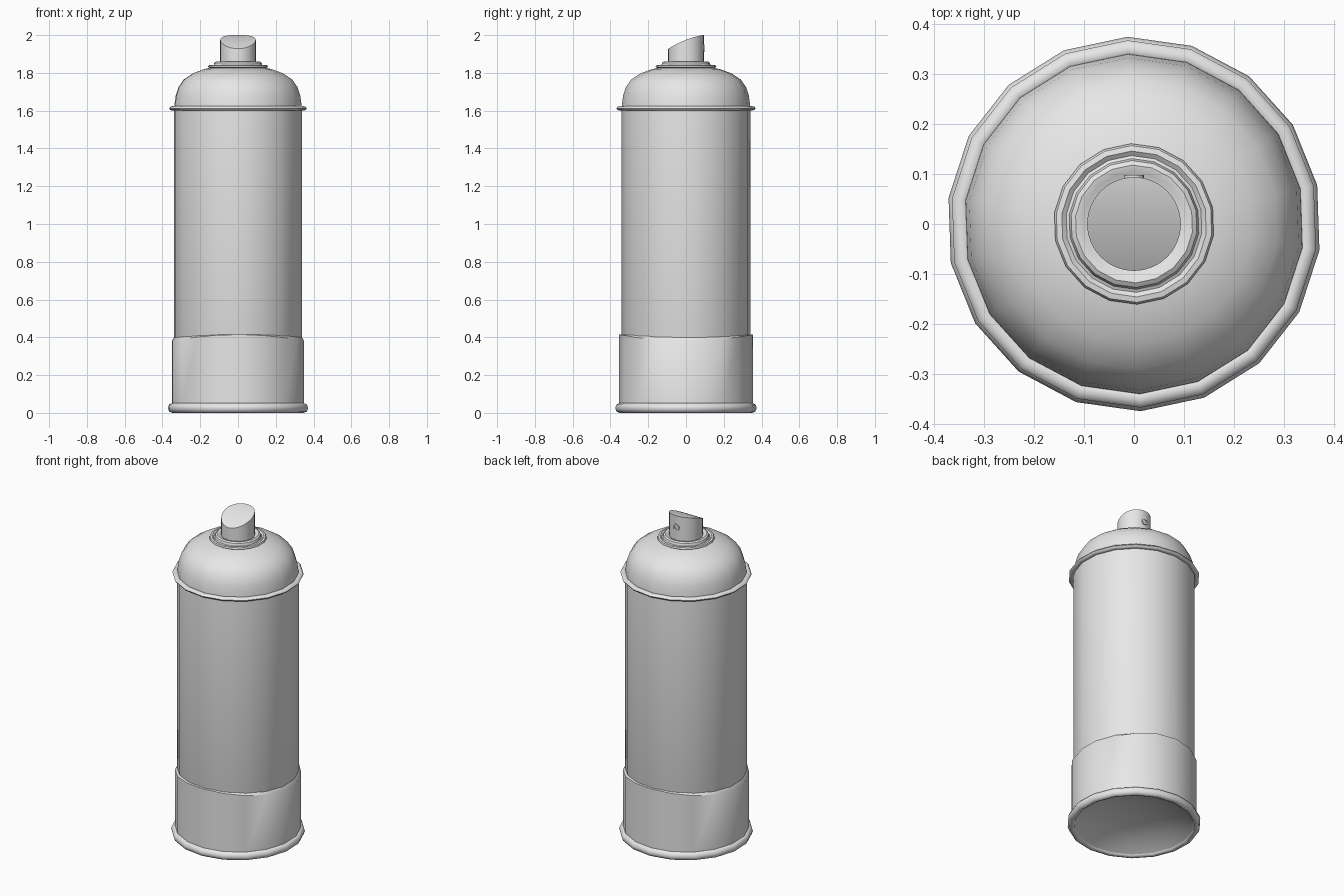
import bpy, bmesh, math

cube = bpy.data.objects.get("Cube")
if cube:
    bpy.data.objects.remove(cube, do_unlink=True)

SIDES = 18
TURN = math.radians(12)

metal = bpy.data.materials.new("light_grey")
metal.use_nodes = True
grey = (0.8, 0.8, 0.8, 1)
metal.diffuse_color = grey
metal.node_tree.nodes["Principled BSDF"].inputs["Base Color"].default_value = grey


def finish(name, bm, angle=40):
    bmesh.ops.recalc_face_normals(bm, faces=bm.faces)
    mesh = bpy.data.meshes.new(name)
    bm.to_mesh(mesh)
    bm.free()
    mesh.materials.append(metal)
    obj = bpy.data.objects.new(name, mesh)
    bpy.context.collection.objects.link(obj)
    bpy.ops.object.select_all(action="DESELECT")
    obj.select_set(True)
    bpy.context.view_layer.objects.active = obj
    bpy.ops.object.shade_smooth_by_angle(angle=math.radians(angle))
    return obj


def lathe(profile, loop=False, sides=SIDES, turn=TURN):
    """Spin (radius, height) points; radius 0 makes a pole, loop closes the section."""
    bm = bmesh.new()
    rings = []
    for r, z in profile:
        if r == 0:
            rings.append([bm.verts.new((0, 0, z))] * sides)
        else:
            angles = [turn + math.tau * i / sides for i in range(sides)]
            rings.append([bm.verts.new((r * math.cos(a), r * math.sin(a), z)) for a in angles])
    pairs = list(zip(rings, rings[1:]))
    if loop:
        pairs.append((rings[-1], rings[0]))
    for low, high in pairs:
        for i in range(sides):
            j = (i + 1) % sides
            corners = dict.fromkeys((low[i], low[j], high[j], high[i]))
            bm.faces.new(list(corners))
    return bm, rings


def bead(radius, height, width, thick, steps=8):
    """Rounded section for a rolled rim."""
    return [(radius + width * math.cos(math.tau * k / steps),
             height + thick * math.sin(math.tau * k / steps)) for k in range(steps)]


# Can body with a hollowed base and a domed shoulder
base = [(0, 0.09), (0.12, 0.083), (0.22, 0.062), (0.3, 0.03), (0.335, 0.012)]
wall = [(0.342, 0.03), (0.342, 1.6)]
dome = [(0.34, 1.63), (0.333, 1.68), (0.318, 1.725), (0.29, 1.765),
        (0.24, 1.798), (0.18, 1.82), (0.12, 1.832), (0, 1.834)]
finish("can_body", lathe(base + wall + dome)[0])

# Rolled rims at the foot and the shoulder
finish("foot_rim", lathe(bead(0.352, 0.026, 0.023, 0.026), loop=True)[0], 60)
finish("shoulder_rim", lathe(bead(0.35, 1.612, 0.018, 0.012), loop=True)[0], 60)

# Lower sleeve whose top edge dips towards the sides
bm, rings = lathe([(0.335, 0.03), (0.354, 0.03), (0.354, 0.38), (0.338, 0.405)], loop=True)
for ring, rise in ((rings[2], 0.035), (rings[3], 0.012)):
    for v in ring:
        v.co.z += rise * (v.co.y / 0.354) ** 2
finish("lower_sleeve", bm)

# Stepped valve collar
collar = [(0, 1.825), (0.15, 1.825), (0.161, 1.832), (0.157, 1.84), (0.146, 1.842),
          (0.137, 1.835), (0.131, 1.838), (0.127, 1.853), (0.118, 1.859),
          (0.104, 1.856), (0.095, 1.85), (0, 1.85)]
finish("valve_collar", lathe(collar)[0])

# Spray button with a slanted, slightly curved top
N = 32
bm, (low, high) = lathe([(0.094, 1.84), (0.094, 1.97)], sides=N, turn=math.pi / 2)
for v in high:
    y = v.co.y
    v.co.z = 1.975 + 0.39 * y - 1.2 * y * y
for ring in (low, high):
    for i in range(N // 2):
        corners = dict.fromkeys((ring[i], ring[i + 1], ring[-i - 1], ring[-i % N]))
        bm.faces.new(list(corners))
finish("spray_button", bm)

# Small nozzle ring at the back of the button
bm, _ = lathe([(0.011, -0.02), (0.02, -0.02), (0.02, 0.004), (0.011, 0.004)],
              loop=True, sides=12)
nozzle = finish("nozzle_ring", bm)
nozzle.rotation_euler.x = -math.pi / 2
nozzle.location = (0, 0.094, 1.93)
